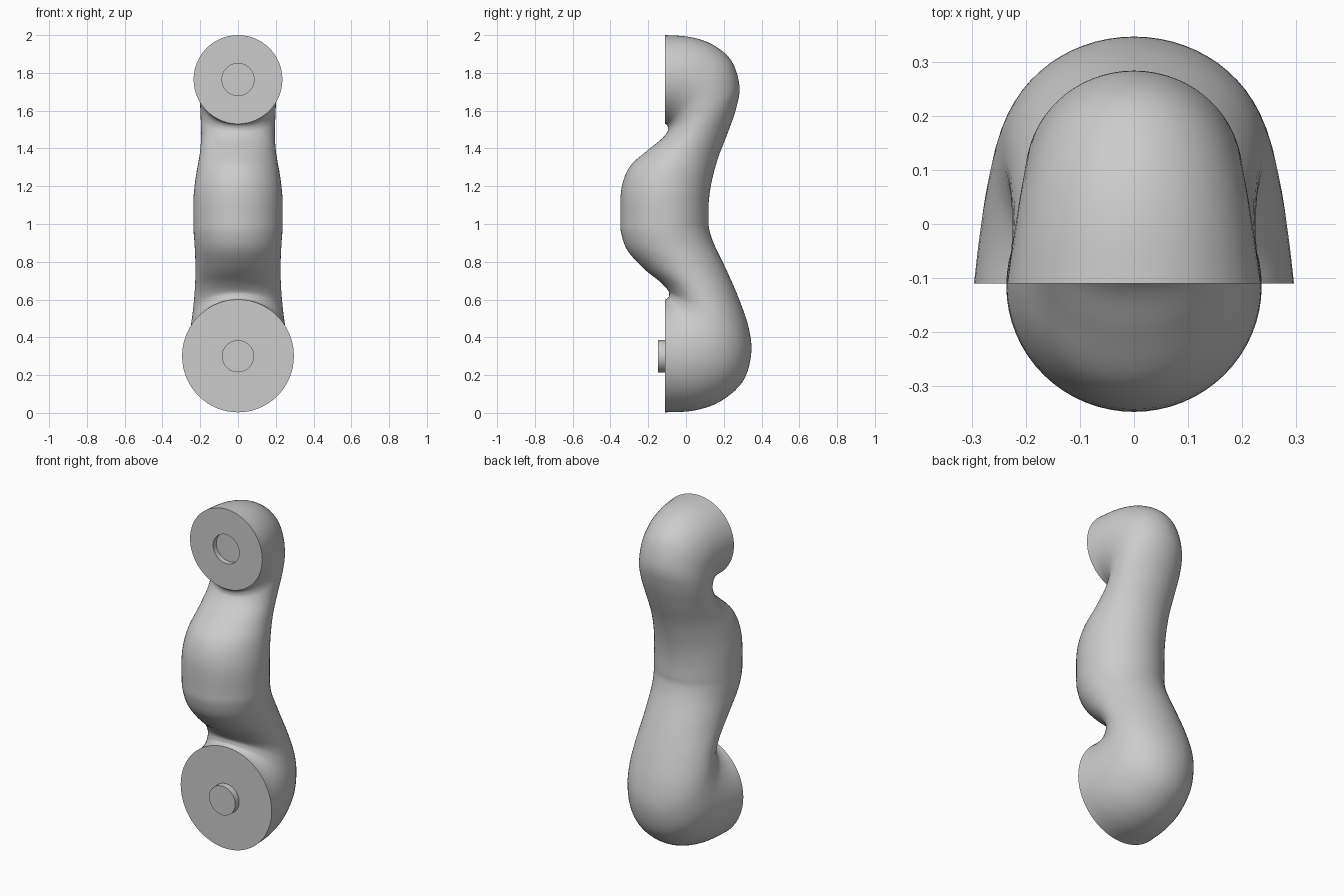
import bpy
import bmesh
import math
from mathutils import Vector

SIDES = 64
STEPS = 5
FACE_Y = -0.11
BORE = 0.085

cube = bpy.data.objects.get("Cube")
if cube:
    bpy.data.objects.remove(cube, do_unlink=True)

grey = bpy.data.materials.new("light grey")
grey.use_nodes = True
grey.diffuse_color = (0.6, 0.6, 0.6, 1)
grey.node_tree.nodes["Principled BSDF"].inputs["Base Color"].default_value = grey.diffuse_color


def smooth_sections(sections):
    """Fill in extra sections along a spline through the given ones."""
    keys = [Vector(s) for s in sections]
    result = []
    for i in range(len(keys) - 1):
        b, c = keys[i], keys[i + 1]
        a = keys[i - 1] if i else b
        d = keys[i + 2] if i + 2 < len(keys) else c
        for k in range(STEPS):
            t = k / STEPS
            result.append(b + (c - a) * (t / 2)
                          + (a * 2 - b * 5 + c * 4 - d) * (t * t / 2)
                          + (b * 3 - a - c * 3 + d) * (t ** 3 / 2))
    result.append(keys[-1])
    return result


def ellipse(section):
    """Points round an ellipse spanning the inner and outer side points."""
    inner_y, inner_z, outer_y, outer_z, half_width = section
    inner = Vector((0, inner_y, inner_z))
    outer = Vector((0, outer_y, outer_z))
    middle, reach = (inner + outer) / 2, (outer - inner) / 2
    points = []
    for k in range(SIDES):
        angle = math.tau * k / SIDES
        points.append(middle + reach * math.cos(angle)
                      + Vector((half_width * math.sin(angle), 0, 0)))
    return points


def build_arm(name, sections, hub_z, hub_depth):
    """Loft an arm half from its round joint face to the middle seam."""
    # Joint centre: a socket when hub_depth is positive, a peg when negative
    direction = 1 if sections[0][3] > hub_z else -1
    low, high = hub_z - direction * BORE, hub_z + direction * BORE
    hub = [(y, low, y, high, BORE) for y in (FACE_Y + hub_depth, FACE_Y)]
    rings = hub + smooth_sections(sections)

    bm = bmesh.new()
    loops = [[bm.verts.new(p) for p in ellipse(r)] for r in rings]
    for first, second in zip(loops, loops[1:]):
        for k in range(SIDES):
            n = (k + 1) % SIDES
            bm.faces.new((first[k], first[n], second[n], second[k]))
    bm.faces.new(loops[0])
    bm.faces.new(loops[-1])
    bmesh.ops.recalc_face_normals(bm, faces=bm.faces)
    mesh = bpy.data.meshes.new(name)
    bm.to_mesh(mesh)
    bm.free()

    obj = bpy.data.objects.new(name, mesh)
    bpy.context.collection.objects.link(obj)
    mesh.materials.append(grey)
    bpy.ops.object.select_all(action="DESELECT")
    obj.select_set(True)
    bpy.context.view_layer.objects.active = obj
    bpy.ops.object.shade_smooth_by_angle(angle=math.radians(40))
    return obj


# Sections: inner y, inner z, outer y, outer z, half width
upper = [
    (FACE_Y, 1.53, FACE_Y, 2, .235),
    (-.105, 1.527, .02, 1.99, .225),
    (-.1, 1.522, .14, 1.95, .215),
    (-.097, 1.515, .24, 1.865, .205),
    (-.095, 1.505, .283, 1.73, .2),
    (-.1, 1.485, .265, 1.61, .197),
    (-.135, 1.445, .22, 1.48, .195),
    (-.21, 1.385, .17, 1.35, .203),
    (-.3, 1.3, .135, 1.22, .222),
    (-.343, 1.18, .12, 1.11, .235),
    (-.347, 1.013, .12, 1.013, .236),
]
lower = [
    (FACE_Y, .6, FACE_Y, .003, .296),
    (-.105, .602, .04, .012, .287),
    (-.1, .605, .18, .06, .276),
    (-.094, .61, .3, .165, .261),
    (-.09, .62, .345, .31, .248),
    (-.093, .645, .332, .45, .238),
    (-.135, .692, .28, .605, .229),
    (-.225, .765, .215, .755, .225),
    (-.31, .86, .15, .89, .229),
    (-.343, .95, .123, .97, .235),
    (-.347, 1.013, .12, 1.013, .236),
]

# Upper half has a shallow socket, lower half a short peg
build_arm("upper_arm", upper, 1.765, 0.03)
build_arm("lower_arm", lower, 0.3, -0.037)
